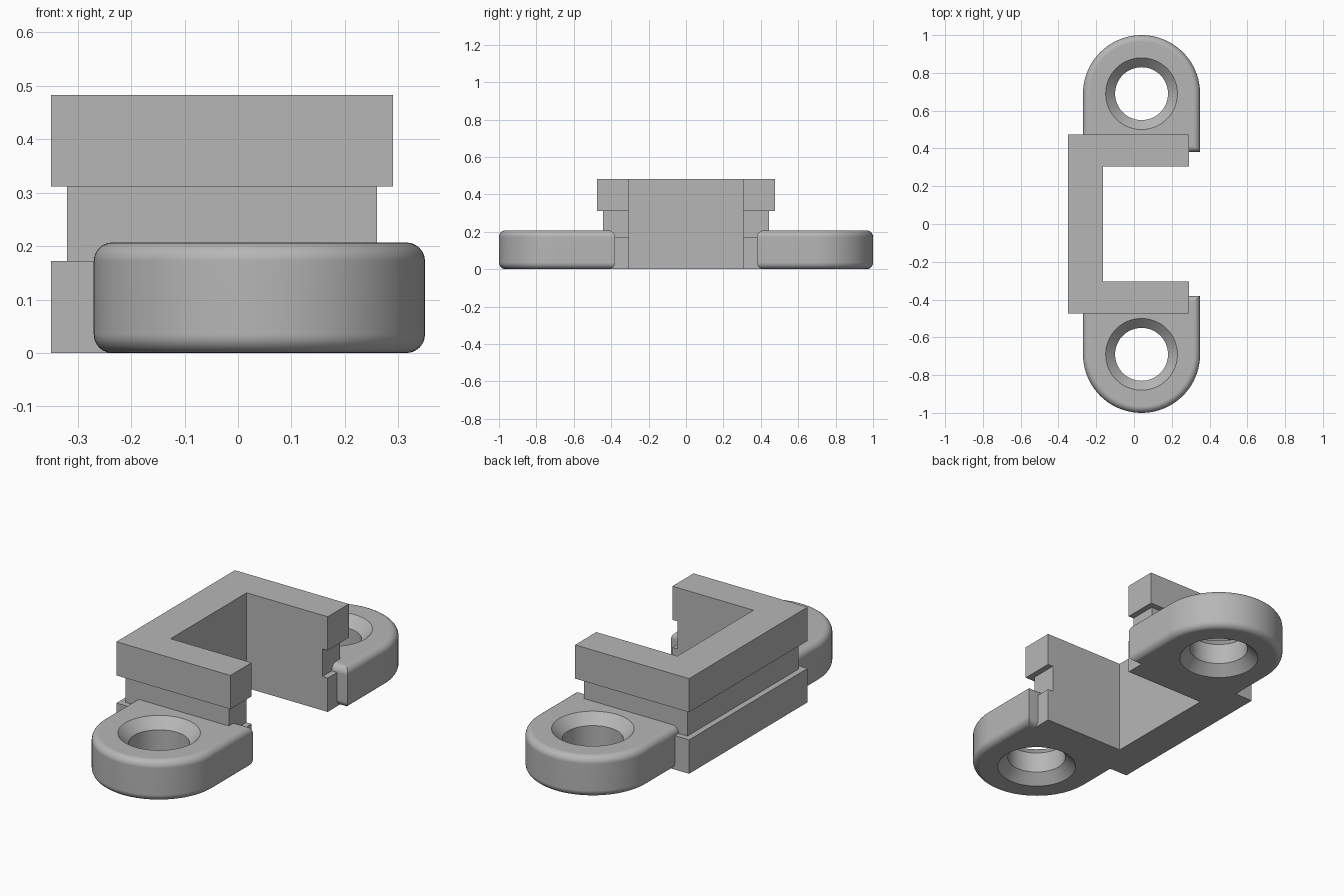
import bpy, bmesh
from math import pi, cos, sin, radians

cube = bpy.data.objects.get("Cube")
if cube:
    bpy.data.objects.remove(cube, do_unlink=True)

grey = bpy.data.materials.new("plain grey")
grey.use_nodes = True
GREY = (0.47, 0.47, 0.47, 1)
grey.diffuse_color = GREY
grey.node_tree.nodes["Principled BSDF"].inputs["Base Color"].default_value = GREY

LUG_X, LUG_Y, LUG_R, LUG_H = 0.04, 0.69, 0.31, 0.207
LUG_END, ROUND = 0.38, 0.035


def loft(name, rings):
    """Closed solid skinned through rings of equal point count."""
    bm = bmesh.new()
    loops = [[bm.verts.new(p) for p in ring] for ring in rings]
    n = len(loops[0])
    for low, high in zip(loops, loops[1:]):
        for i in range(n):
            j = (i + 1) % n
            bm.faces.new((low[i], low[j], high[j], high[i]))
    bm.faces.new(loops[0][::-1])
    bm.faces.new(loops[-1])
    return finish(name, bm)


def finish(name, bm):
    bmesh.ops.recalc_face_normals(bm, faces=bm.faces)
    mesh = bpy.data.meshes.new(name)
    bm.to_mesh(mesh)
    bm.free()
    mesh.materials.append(grey)
    obj = bpy.data.objects.new(name, mesh)
    bpy.context.collection.objects.link(obj)
    return obj


def rectangle(x0, x1, y, z):
    return [(x0, -y, z), (x1, -y, z), (x1, y, z), (x0, y, z)]


def circle(r, y, z, n=64):
    return [(LUG_X + r * cos(2 * pi * i / n), y + r * sin(2 * pi * i / n), z)
            for i in range(n)]


def combine(obj, other, operation):
    """Apply a boolean and delete the helper."""
    mod = obj.modifiers.new(operation.lower(), "BOOLEAN")
    mod.operation, mod.object, mod.solver = operation, other, "EXACT"
    bpy.context.view_layer.objects.active = obj
    bpy.ops.object.modifier_apply(modifier=mod.name)
    bpy.data.objects.remove(other, do_unlink=True)


def make_lug(side):
    """Round-ended tab with softened rims."""
    outline = [(LUG_X + LUG_R, LUG_END)]
    outline += [(LUG_X + LUG_R * cos(pi * i / 40), LUG_Y + LUG_R * sin(pi * i / 40))
                for i in range(41)]
    outline += [(LUG_X - LUG_R, LUG_END)]
    lug = loft("lug", [[(x, y * side, z) for x, y in outline] for z in (0, LUG_H)])
    bm = bmesh.new()
    bm.from_mesh(lug.data)
    rims = [e for e in bm.edges if abs(e.verts[0].co.z - e.verts[1].co.z) < 1e-5]
    bmesh.ops.bevel(bm, geom=rims, offset=ROUND, segments=6, profile=0.5,
                    affect="EDGES", clamp_overlap=False)
    bmesh.ops.recalc_face_normals(bm, faces=bm.faces)
    bm.to_mesh(lug.data)
    bm.free()
    return lug


# Stepped block with a groove round its waist
steps = [(0, 0), (0.172, 0), (0.172, 0.03), (0.312, 0.03), (0.312, 0), (0.483, 0)]
bracket = loft("bracket", [rectangle(-0.35 + d, 0.29 - d, 0.475 - d, z)
                           for z, d in steps])

# Pocket that opens the block into a U
pocket = loft("pocket_cutter", [rectangle(-0.165, 0.5, 0.305, z) for z in (-0.1, 0.6)])
combine(bracket, pocket, "DIFFERENCE")

# Mounting lugs, with holes countersunk from both faces
for side in (-1, 1):
    combine(bracket, make_lug(side), "UNION")
    hole = [(-0.01, 0.2), (0.05, 0.14), (LUG_H - 0.05, 0.14), (LUG_H + 0.01, 0.2)]
    cutter = loft("hole_cutter", [circle(r, side * LUG_Y, z) for z, r in hole])
    combine(bracket, cutter, "DIFFERENCE")

# Smooth the round surfaces, keep the corners crisp
bpy.ops.object.select_all(action="DESELECT")
bracket.select_set(True)
bpy.context.view_layer.objects.active = bracket
bpy.ops.object.shade_smooth_by_angle(angle=radians(30))
weighted = bracket.modifiers.new("flat_face_normals", "WEIGHTED_NORMAL")
weighted.keep_sharp = True
